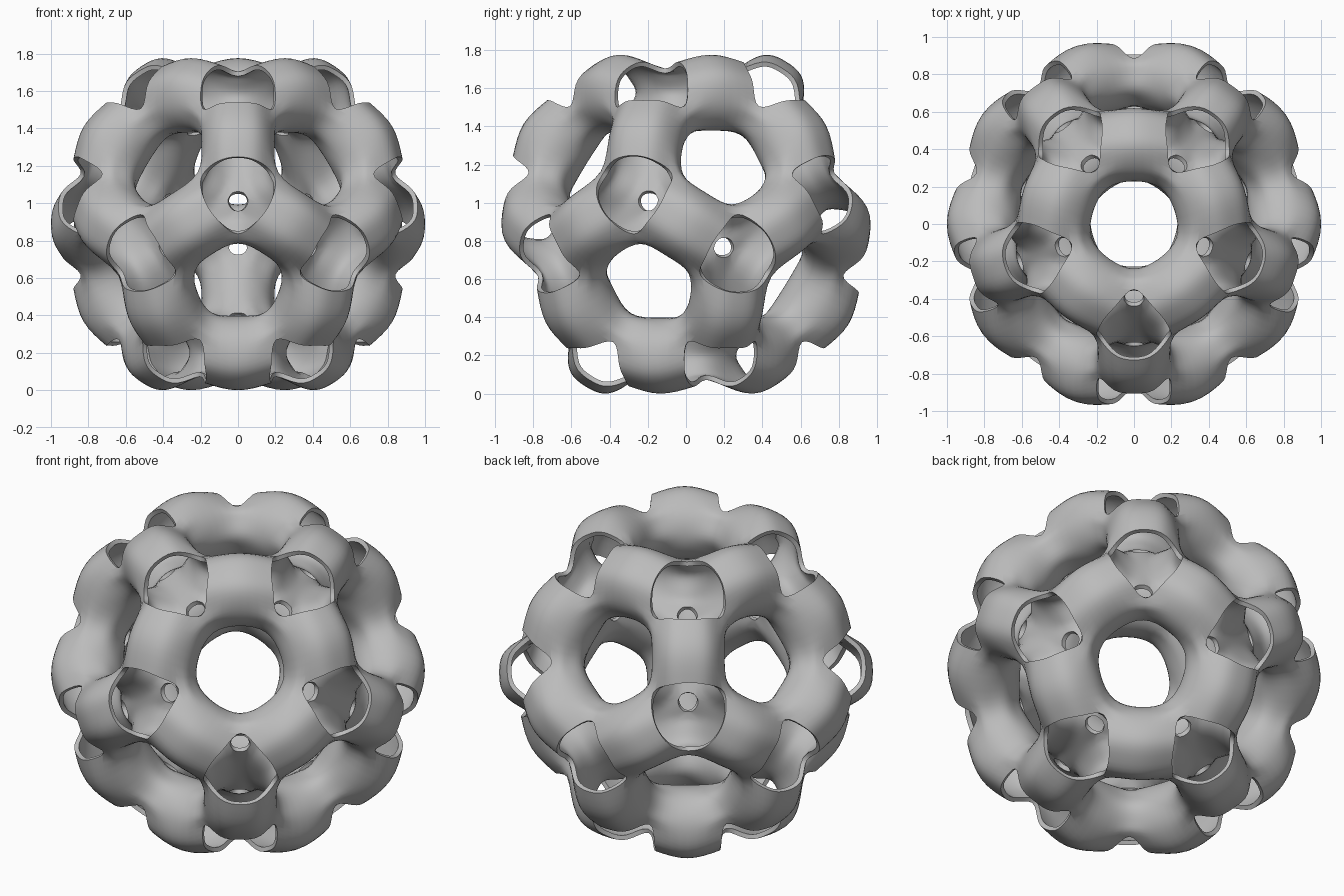
import bpy
import bmesh
from math import sin, cos, pi, radians
from mathutils import Vector

old = bpy.data.objects.get("Cube")
if old:
    bpy.data.objects.remove(old, do_unlink=True)

CENTRE_Z = 0.888
TUBE_AXIS, TUBE_RADIUS = 0.805, 0.195     # tube around each dodecahedron edge


def polar(tilt, turn):
    return Vector((sin(tilt) * cos(turn), sin(tilt) * sin(turn), cos(tilt)))


# The twelve face directions of a dodecahedron
TILT = radians(63.435)
normals = [Vector((0, 0, 1)), Vector((0, 0, -1))]
for k in range(5):
    normals.append(polar(TILT, radians(-54 + 72 * k)))
    normals.append(polar(pi - TILT, radians(-90 + 72 * k)))


def mid_section(m, t):
    """Half ring across the middle of an edge, outer crest to inner crest."""
    points = []
    for angle in (0, 30, 60, 90, 120, 145, 165, 180):
        a = radians(angle)
        r = TUBE_RADIUS + (0.008 if angle == 30 else 0)
        points.append(m * (TUBE_AXIS + r * cos(a)) + t * (r * sin(a)))
    return points


def end_section(n, m, t, w, e):
    """Outer opening rim, tunnel wall at the corner, then inner hole rim."""
    corner = w * cos(pi / 5) + e * sin(pi / 5)
    wall = [(0.815, 0.35), (0.775, 0.277), (0.69, 0.238),
            (0.60, 0.275), (0.531, 0.343)]
    points = [m * 0.96 + e * 0.17, m * 0.93 + t * 0.11 + e * 0.18]
    points += [n * h + corner * d for h, d in wall]
    points.append(m * 0.605 + e * 0.183)
    return points


# Tube patches: each face, each of its edges, each half of the edge
bm = bmesh.new()
for n in normals:
    for g in normals:
        if not 0.4 < n.dot(g) < 0.5:
            continue
        m = (n + g).normalized()
        t = (n - m * n.dot(m)).normalized()
        w = (m - n * n.dot(m)).normalized()
        along = n.cross(g).normalized()
        for e in (along, -along):
            a = [bm.verts.new(p) for p in mid_section(m, t)]
            b = [bm.verts.new(p) for p in end_section(n, m, t, w, e)]
            for j in range(len(a) - 1):
                bm.faces.new((a[j], a[j + 1], b[j + 1], b[j]))
bmesh.ops.remove_doubles(bm, verts=bm.verts[:], dist=0.002)
bmesh.ops.recalc_face_normals(bm, faces=bm.faces[:])
bm.normal_update()
outermost = max(bm.faces, key=lambda f: f.calc_center_median().length)
if outermost.normal.dot(outermost.calc_center_median()) < 0:
    bmesh.ops.reverse_faces(bm, faces=bm.faces[:])

# Adjust the cage so that the smoothed surface passes through the sections
bm.verts.ensure_lookup_table()
bm.verts.index_update()
target = [v.co.copy() for v in bm.verts]
masks = []
for v in bm.verts:
    if v.is_boundary:
        sides = [ed.other_vert(v).index for ed in v.link_edges if ed.is_boundary]
        masks.append((4, 1, sides, []))
    else:
        sides = [ed.other_vert(v).index for ed in v.link_edges]
        near = set(sides) | {v.index}
        far = [c.index for f in v.link_faces for c in f.verts if c.index not in near]
        masks.append((16, 4, sides, far))
cage = [p.copy() for p in target]
for step in range(30):
    limit = []
    for i, (own, side, sides, far) in enumerate(masks):
        total = cage[i] * own
        for k in sides:
            total = total + cage[k] * side
        for k in far:
            total = total + cage[k]
        limit.append(total / (own + side * len(sides) + len(far)))
    cage = [c + p - q for c, p, q in zip(cage, target, limit)]
for v in bm.verts:
    v.co = cage[v.index] + Vector((0, 0, CENTRE_Z))

mesh = bpy.data.meshes.new("hollow_dodecahedron_frame")
bm.to_mesh(mesh)
bm.free()
frame = bpy.data.objects.new("hollow_dodecahedron_frame", mesh)
bpy.context.collection.objects.link(frame)

# Plain grey
grey = bpy.data.materials.new("plain_grey")
grey.use_nodes = True
colour = (0.5, 0.5, 0.5, 1)
grey.diffuse_color = colour
grey.node_tree.nodes["Principled BSDF"].inputs["Base Color"].default_value = colour
mesh.materials.append(grey)

# Smooth the cage and give the shell its thickness
subsurf = frame.modifiers.new("smooth", "SUBSURF")
subsurf.levels = subsurf.render_levels = 2
shell = frame.modifiers.new("shell", "SOLIDIFY")
shell.thickness = 0.025
shell.offset = -1
bpy.ops.object.select_all(action="DESELECT")
frame.select_set(True)
bpy.context.view_layer.objects.active = frame
for name in ("smooth", "shell"):
    bpy.ops.object.modifier_apply(modifier=name)
bpy.ops.object.shade_smooth_by_angle(angle=radians(40))
